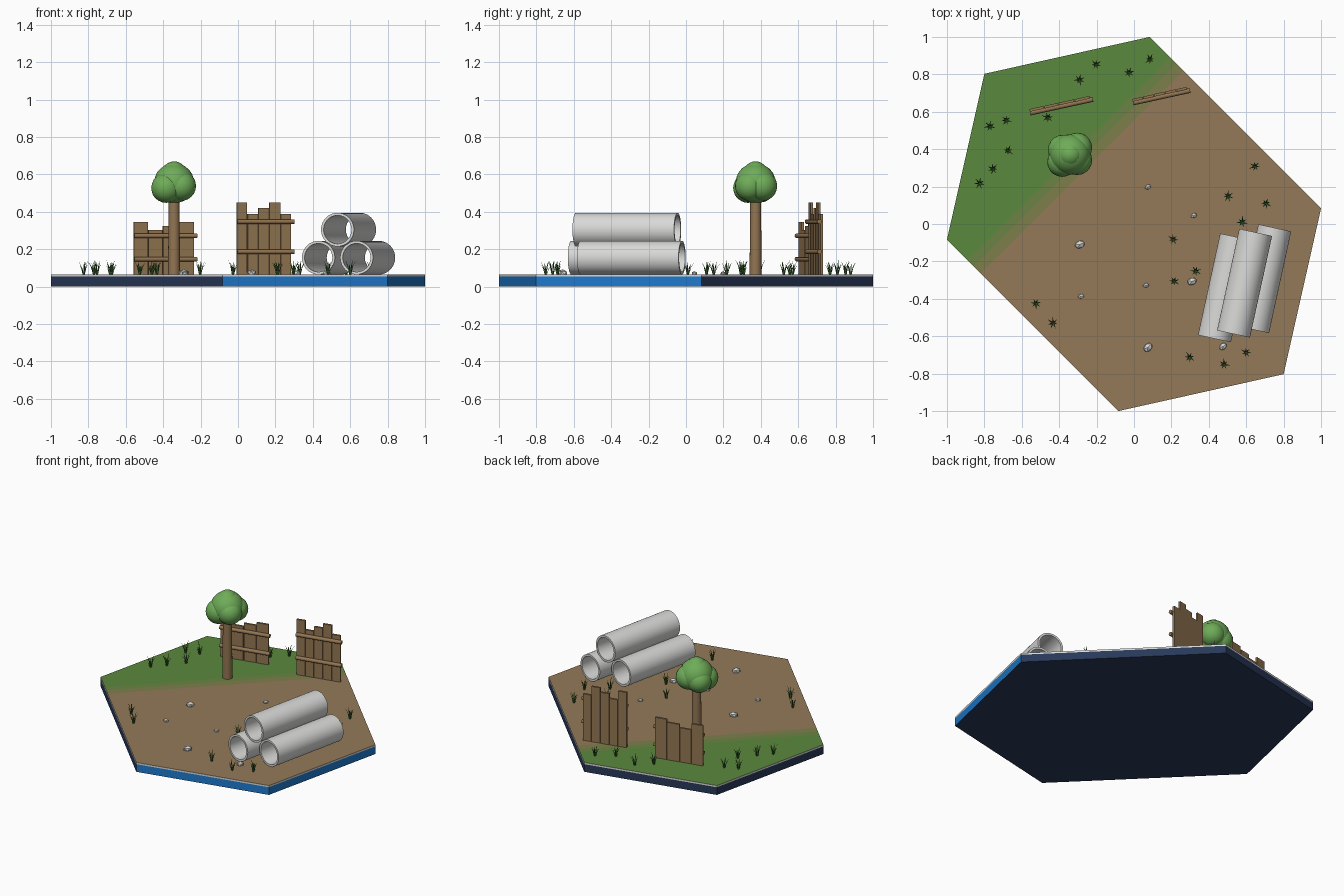
import bpy, bmesh, math, random
from mathutils import Vector, Matrix

if "Cube" in bpy.data.objects:
    bpy.data.objects.remove(bpy.data.objects["Cube"])

random.seed(4)
GROUND = 0.065
TILT = math.radians(12.3)


def mat(name, r, g, b):
    lin = [((c / 255 + 0.055) / 1.055) ** 2.4 for c in (r, g, b)]
    m = bpy.data.materials.new(name)
    m.diffuse_color = (*lin, 1)
    m.use_nodes = True
    m.node_tree.nodes["Principled BSDF"].inputs["Base Color"].default_value = m.diffuse_color
    return m


BLUE = mat("bright blue", 30, 120, 204)
NAVY = mat("dark navy", 40, 56, 88)
EARTH = mat("earth brown", 147, 122, 88)
GRASS = mat("lawn green", 91, 136, 61)
MIX1 = mat("green olive", 106, 132, 68)
MIX2 = mat("brown olive", 126, 127, 76)
WOOD = mat("wood brown", 146, 117, 82)
LEAF = mat("foliage green", 110, 172, 88)
CONCRETE = mat("concrete grey", 216, 217, 215)
TUFT = mat("tuft green", 68, 116, 52)


def finish(name, bm, mats, smooth=False):
    me = bpy.data.meshes.new(name)
    bm.to_mesh(me)
    bm.free()
    for m in mats:
        me.materials.append(m)
    ob = bpy.data.objects.new(name, me)
    bpy.context.collection.objects.link(ob)
    if smooth:
        bpy.ops.object.select_all(action='DESELECT')
        ob.select_set(True)
        bpy.context.view_layer.objects.active = ob
        bpy.ops.object.shade_smooth_by_angle(angle=math.radians(40))
    return ob


# hexagonal tile
HEX = [(0.083, 1.0), (-0.8, 0.803), (-1.0, -0.083),
       (-0.083, -1.0), (0.8, -0.803), (1.0, 0.083)]


def hex_slab(z0, z1):
    bm = bmesh.new()
    f = bm.faces.new([bm.verts.new((x, y, z0)) for x, y in HEX])
    top = bmesh.ops.extrude_face_region(bm, geom=[f])
    bmesh.ops.translate(bm, vec=(0, 0, z1 - z0),
                        verts=[v for v in top["geom"] if isinstance(v, bmesh.types.BMVert)])
    bmesh.ops.recalc_face_normals(bm, faces=bm.faces[:])
    return bm


# base: the two sides at the front right corner are blue, the rest navy
bm = hex_slab(0, 0.053)
for f in bm.faces:
    c = f.calc_center_median()
    f.material_index = 1 if abs(f.normal.z) < 0.5 and c.x - c.y > 1.1 else 0
finish("tile_base", bm, [NAVY, BLUE])

# ground plate: lawn, blended strips and earth cut into the top face
bm = hex_slab(0.053, GROUND)
for d in (0.70, 0.63, 0.555):
    bmesh.ops.bisect_plane(bm, geom=bm.verts[:] + bm.edges[:] + bm.faces[:],
                           plane_co=(0, d, 0), plane_no=(-1, 1, 0))
for f in bm.faces:
    if f.normal.z > 0.5:
        c = f.calc_center_median()
        k = c.y - c.x
        f.material_index = 1 if k > 0.70 else 2 if k > 0.63 else 3 if k > 0.555 else 4
finish("ground", bm, [CONCRETE, GRASS, MIX1, MIX2, EARTH])


# concrete pipes
def pipe(name, x, y, z, length=0.556, ro=0.09, ri=0.076, n=40):
    bm = bmesh.new()
    rings = []
    for r, yy in ((ro, 0), (ro, length), (ri, length), (ri, 0)):
        rings.append([bm.verts.new((r * math.cos(2 * math.pi * i / n), yy,
                                    r * math.sin(2 * math.pi * i / n))) for i in range(n)])
    for a in range(4):
        p, q = rings[a], rings[(a + 1) % 4]
        for i in range(n):
            j = (i + 1) % n
            bm.faces.new((p[i], p[j], q[j], q[i]))
    bmesh.ops.recalc_face_normals(bm, faces=bm.faces[:])
    bm.transform(Matrix.Translation((x, y, z)) @ Matrix.Rotation(-TILT, 4, 'Z'))
    finish(name, bm, [CONCRETE], True)


pipe("pipe_left", 0.430, -0.613, 0.155)
pipe("pipe_right", 0.634, -0.564, 0.155)
pipe("pipe_top", 0.532, -0.588, 0.305)

# tree
TX, TY = -0.342, 0.372
bm = bmesh.new()
bmesh.ops.create_cone(bm, cap_ends=True, segments=16, radius1=0.032, radius2=0.029,
                      depth=0.42, matrix=Matrix.Translation((TX, TY, GROUND + 0.21)))
finish("tree_trunk", bm, [WOOD], True)
bm = bmesh.new()
for dx, dy, z, r in ((0, 0, 0.553, 0.108), (0, 0, 0.602, 0.068), (-0.042, -0.040, 0.528, 0.080),
                     (0.038, 0.036, 0.538, 0.080), (-0.038, 0.025, 0.530, 0.080),
                     (0.038, -0.030, 0.538, 0.080)):
    bmesh.ops.create_icosphere(bm, subdivisions=3, radius=r,
                               matrix=Matrix.Translation((TX + dx, TY + dy, z)))
finish("tree_crown", bm, [LEAF], True)


# fences: planks along local x, round rails on the front
def fence(name, x, y, planks, rail_len, rails):
    place = Matrix.Translation((x, y, GROUND)) @ Matrix.Rotation(TILT, 4, 'Z')
    bm = bmesh.new()
    for x0, x1, top in planks:
        h = top - GROUND
        m = place @ Matrix.Translation(((x0 + x1) / 2, random.uniform(-.001, .001), h / 2)) \
            @ Matrix.Diagonal((x1 - x0, 0.014, h, 1))
        bmesh.ops.create_cube(bm, size=1, matrix=m)
    finish(name + "_planks", bm, [WOOD])
    bm = bmesh.new()
    for z in rails:
        m = place @ Matrix.Translation((rail_len / 2, -0.015, z - GROUND)) \
            @ Matrix.Rotation(math.pi / 2, 4, 'Y')
        bmesh.ops.create_cone(bm, cap_ends=True, segments=10, radius1=0.013,
                              radius2=0.013, depth=rail_len, matrix=m)
    finish(name + "_rails", bm, [WOOD], True)


fence("low_fence", -0.558, 0.608,
      [(0, 0.077, 0.345), (0.081, 0.156, 0.302), (0.160, 0.243, 0.325), (0.247, 0.328, 0.345)],
      0.343, (0.272, 0.147))
fence("high_fence", -0.008, 0.662,
      [(0, 0.057, 0.450), (0.060, 0.116, 0.388), (0.119, 0.177, 0.420),
       (0.179, 0.239, 0.450), (0.242, 0.298, 0.388)],
      0.312, (0.348, 0.187))

# stones: x, y, radius
bm = bmesh.new()
for x, y, r in ((0.075, 0.198, .019), (0.32, 0.045, .019), (-0.29, -0.11, .030),
                (0.064, -0.328, .018), (-0.283, -0.387, .019), (0.31, -0.307, .028),
                (0.075, -0.66, .030), (0.476, -0.655, .025)):
    m = Matrix.Translation((x, y, GROUND + r * 0.3)) \
        @ Matrix.Rotation(random.uniform(0.2, 0.9), 4, 'Z') @ Matrix.Diagonal((1, 0.75, 0.65, 1))
    bmesh.ops.create_icosphere(bm, subdivisions=1, radius=r, matrix=m)
finish("stones", bm, [CONCRETE])

# grass tufts: bent tapering blades around each centre
TUFTS = [(-.203, .853), (-.292, .77), (-.027, .81), (.085, .88), (-.77, .522), (-.684, .555),
         (-.46, .57), (-.674, .393), (-.754, .294), (-.825, .218), (.647, .308), (.502, .148),
         (.706, .11), (.578, .01), (.209, -.082), (.33, -.252), (.214, -.306), (-.525, -.425),
         (-.433, -.53), (.297, -.713), (.481, -.75), (.6, -.687)]
bm = bmesh.new()
for x, y in TUFTS:
    spin = random.uniform(0, 6.28)
    for i in range(7):
        a = spin + i * math.tau / 7
        out = Vector((math.cos(a), math.sin(a), 0))
        side = Vector((-out.y, out.x, 0))
        h = random.uniform(0.05, 0.08)
        lean = random.uniform(0.02, 0.032)
        base = Vector((x, y, GROUND)) + out * 0.003
        mid = base + out * lean * 0.4 + Vector((0, 0, h * 0.6))
        tip = base + out * lean + Vector((0, 0, h))
        v = [bm.verts.new(p) for p in (base - side * .0035, base + side * .0035,
                                       mid + side * .003, mid - side * .003,
                                       tip, base + out * .003, mid + out * .002)]
        for idx in ((0, 1, 2, 3), (3, 2, 4), (1, 5, 6, 2), (5, 0, 3, 6), (2, 6, 4), (6, 3, 4)):
            bm.faces.new([v[k] for k in idx])
bmesh.ops.recalc_face_normals(bm, faces=bm.faces[:])
finish("grass_tufts", bm, [TUFT])
